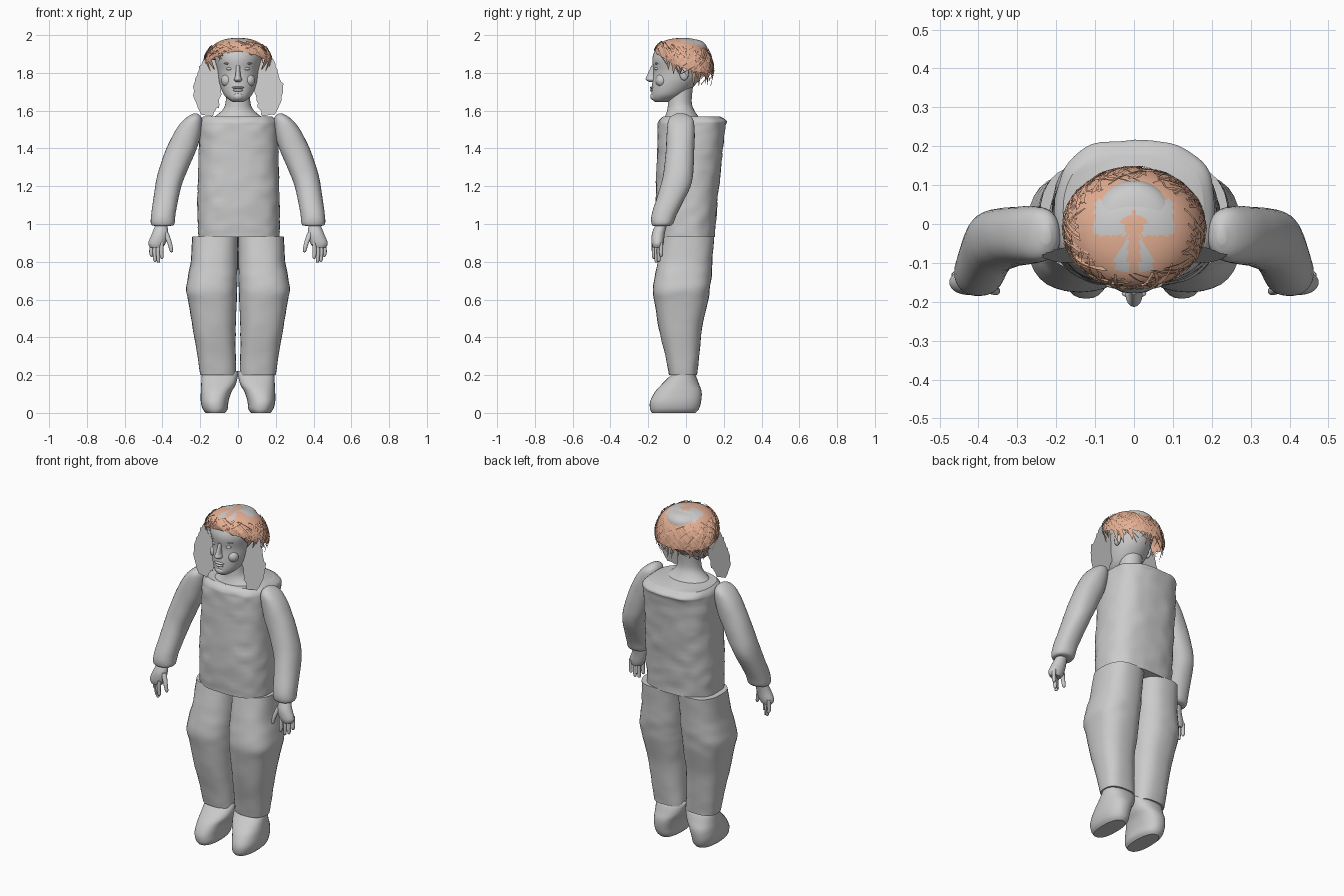
import bpy, bmesh, math, random
from mathutils import Vector, noise

random.seed(4)
cube = bpy.data.objects.get("Cube")
if cube:
    bpy.data.objects.remove(cube)


def material(name, rgb):
    m = bpy.data.materials.new(name)
    m.use_nodes = True
    m.diffuse_color = (*rgb, 1)
    m.node_tree.nodes["Principled BSDF"].inputs["Base Color"].default_value = (*rgb, 1)
    return m


GREY = material("plain grey", (0.6, 0.6, 0.6))
HAIR = material("copper hair", (0.8, 0.44, 0.3))


def finish(name, bm, mats, angle=40, closed=True):
    if closed:
        bmesh.ops.recalc_face_normals(bm, faces=bm.faces)
    me = bpy.data.meshes.new(name)
    bm.to_mesh(me)
    bm.free()
    ob = bpy.data.objects.new(name, me)
    bpy.context.collection.objects.link(ob)
    for m in mats:
        me.materials.append(m)
    bpy.ops.object.select_all(action="DESELECT")
    ob.select_set(True)
    bpy.context.view_layer.objects.active = ob
    bpy.ops.object.shade_smooth_by_angle(angle=math.radians(angle))
    return ob


def spline(a, b, c, d, t):
    return 0.5 * (2 * b + (c - a) * t + (2 * a - 5 * b + 4 * c - d) * t * t
                  + (3 * b - a - 3 * c + d) * t ** 3)


def loft(name, rings, side=1, square=1.0, sides=32, steps=4, rough=0.0):
    """Closed body through level rings, each (z, x0, x1, y0, y1)."""
    p = [rings[0]] + rings + [rings[-1]]
    path = [[spline(*v, s / steps) for v in zip(*p[i:i + 4])]
            for i in range(len(rings) - 1) for s in range(steps)]
    path.append(list(rings[-1]))
    bm = bmesh.new()
    loops = []
    for z, x0, x1, y0, y1 in path:
        loop = []
        for k in range(sides):
            a = 2 * math.pi * k / sides
            c, s = math.cos(a), math.sin(a)
            c = math.copysign(abs(c) ** square, c)
            s = math.copysign(abs(s) ** square, s)
            v = Vector(((x0 + x1) / 2 + c * (x1 - x0) / 2,
                        (y0 + y1) / 2 + s * (y1 - y0) / 2, z))
            if rough:
                n = rough * noise.noise(Vector((v.x * 14, v.y * 14, z * 20)))
                v += Vector((c, s, 0)) * n
            v.x *= side
            loop.append(bm.verts.new(v))
        loops.append(loop)
    for a, b in zip(loops, loops[1:]):
        for k in range(sides):
            j = (k + 1) % sides
            bm.faces.new((a[k], a[j], b[j], b[k]))
    bm.faces.new(loops[0])
    bm.faces.new(loops[-1])
    return finish(name, bm, [GREY])


def blob(name, loc, size):
    bm = bmesh.new()
    bmesh.ops.create_uvsphere(bm, u_segments=16, v_segments=10, radius=1)
    for v in bm.verts:
        v.co = Vector(loc) + Vector(v.co[i] * size[i] for i in range(3))
    return finish(name, bm, [GREY], 80)


# Torso, neck and head
loft("torso", [(.93, -.21, .22, -.15, .15), (1.1, -.215, .22, -.16, .165),
               (1.3, -.21, .215, -.155, .185), (1.5, -.205, .21, -.15, .205),
               (1.545, -.2, .205, -.145, .215), (1.57, -.18, .18, -.12, .18)],
     square=.75, sides=56, steps=8, rough=.006)
loft("neck", [(1.55, -.15, .15, -.12, .08), (1.6, -.085, .085, -.1, .045),
              (1.65, -.065, .065, -.095, .03), (1.75, -.065, .065, -.09, .04)])
loft("head", [(1.645, -.025, .025, -.16, -.1), (1.66, -.05, .05, -.18, -.05),
              (1.69, -.078, .078, -.183, .0), (1.75, -.1, .1, -.178, .06),
              (1.81, -.11, .11, -.172, .095), (1.88, -.125, .125, -.178, .11),
              (1.94, -.115, .115, -.15, .11), (1.97, -.08, .08, -.1, .08),
              (1.98, -.03, .03, -.04, .03)], sides=40)

# Face
loft("nose", [(1.752, -.012, .012, -.195, -.16), (1.765, -.022, .022, -.213, -.15),
              (1.785, -.014, .014, -.207, -.15), (1.84, -.01, .01, -.182, -.15)], sides=16)
blob("upper_lip", (0, -.178, 1.722), (.032, .013, .007))
blob("lower_lip", (0, -.178, 1.708), (.026, .013, .008))
blob("chin", (0, -.167, 1.675), (.03, .022, .022))
for side, label in ((1, "left"), (-1, "right")):
    blob(label + "_eye", (side * .043, -.155, 1.822), (.02, .012, .009))
    blob(label + "_brow", (side * .045, -.154, 1.85), (.03, .012, .006))
    blob(label + "_cheek", (side * .055, -.13, 1.76), (.035, .032, .035))
    blob(label + "_ear", (side * .108, -.01, 1.8), (.012, .025, .04))

# Limbs, mirrored
for side, label in ((1, "left_"), (-1, "right_")):
    loft(label + "leg", [(.2, .01, .2, -.09, .06), (.3, .012, .215, -.11, .07),
                         (.45, .012, .24, -.145, .085), (.58, .006, .262, -.165, .115),
                         (.65, .004, .275, -.176, .125), (.72, .002, .265, -.165, .135),
                         (.8, .001, .25, -.15, .14), (.935, .0, .242, -.12, .15)],
         side, .8, rough=.003)
    loft(label + "shoe", [(0, .07, .17, -.18, .05), (.02, .055, .187, -.19, .068),
                          (.06, .05, .197, -.19, .08), (.11, .035, .197, -.165, .083),
                          (.15, .012, .195, -.13, .07), (.2, .0, .192, -.08, .05),
                          (.222, .0, .19, -.06, .025)], side, .85)
    loft(label + "arm", [(.99, .36, .44, -.17, -.09), (1.0, .337, .46, -.182, -.07),
                         (1.06, .33, .458, -.18, -.045), (1.2, .3, .438, -.135, .025),
                         (1.3, .26, .415, -.115, .04), (1.42, .21, .37, -.105, .045),
                         (1.52, .19, .315, -.1, .045), (1.565, .195, .27, -.085, .03),
                         (1.585, .215, .235, -.05, -.01)], side, .9, rough=.002)
    loft(label + "palm", [(.875, .4, .465, -.175, -.125), (.9, .382, .475, -.182, -.118),
                          (.95, .37, .455, -.18, -.112), (1.0, .375, .435, -.16, -.1)], side)
    for i, tip in enumerate((.815, .795, .8, .825)):
        x, y = .402 + .018 * i, -.17 + .013 * i
        loft(f"{label}finger_{i + 1}",
             [(tip, x - .002, x + .004, y - .003, y + .003),
              (tip + .008, x - .008, x + .01, y - .009, y + .009),
              (.85, x - .007, x + .014, y - .011, y + .009),
              (.905, x - .01, x + .012, y - .01, y + .01)], side, sides=12)
    loft(label + "thumb", [(.85, .35, .355, -.175, -.17), (.858, .344, .362, -.182, -.163),
                           (.9, .35, .375, -.182, -.158), (.955, .368, .4, -.17, -.14)],
         side, sides=12)

    # Ragged flat hair sheet beside the face
    outline = [(.1, 1.88), (.18, 1.875), (.208, 1.82), (.236, 1.74), (.233, 1.66),
               (.195, 1.58), (.13, 1.572), (.105, 1.62), (.085, 1.7)]
    bm = bmesh.new()
    pts = []
    for (xa, za), (xb, zb) in zip(outline, outline[1:] + outline[:1]):
        for k in range(5):
            t = k / 5
            jag = random.uniform(-.005, .005)
            x, z = xa + (xb - xa) * t + jag, za + (zb - za) * t + jag
            pts.append(bm.verts.new((side * x, -.1 + (z - 1.57) * .13, z)))
    bm.faces.new(pts if side > 0 else pts[::-1])
    bmesh.ops.triangulate(bm, faces=bm.faces)
    finish(label + "hair_sheet", bm, [GREY], closed=False)


# Hair cap: azimuth 0 is the front, t runs from crown to rim
def dome(az, t, lift=0.0):
    drop = .145 - .055 * math.cos(az) - .015 * math.cos(2 * az)
    a = min(t, 1) * math.pi / 2
    r = math.sin(a) ** .9 + lift * 4 - max(t - 1, 0) * .35
    z = 1.985 - drop * (1 - math.cos(a)) ** 1.1 - max(t - 1, 0) * drop * 1.3
    return Vector((math.sin(az) * r * .182, -.01 - math.cos(az) * r * .155, z + lift))


bm = bmesh.new()
N, M = 64, 20
grid = [[bm.verts.new(dome(2 * math.pi * k / N, .02 + .98 * i / M)) for k in range(N)]
        for i in range(M + 1)]
bm.faces.new(grid[0])
for a, b in zip(grid, grid[1:]):
    for k in range(N):
        j = (k + 1) % N
        bm.faces.new((a[k], b[k], b[j], a[j]))
for f in bm.faces:
    c = f.calc_center_median()
    crown = abs(c.x) < .1 and -.03 < c.y < .06 and c.xy.length > .03
    parting = .015 < abs(c.x) < .015 - (c.y + .03) * .5 and c.y > -.12
    f.material_index = 1 if crown or parting else 0
finish("hair_cap", bm, [HAIR, GREY])

# Crossing strands over the cap, some hanging past the rim
bm = bmesh.new()
for n in range(190):
    az = random.uniform(0, 2 * math.pi)
    t0 = random.uniform(.5, .85)
    t1 = t0 + random.uniform(.2, .5)
    turn = random.choice((-1, 1)) * random.uniform(.1, .8)
    w = random.uniform(.02, .045)
    lift = random.uniform(.001, .006)
    prev = None
    for i in range(7):
        s = i / 6
        t, a = t0 + (t1 - t0) * s, az + turn * s
        half = w * (1 - .6 * s)
        up = lift + .004 * (s - .5) ** 2
        pair = [bm.verts.new(dome(a - half, t, up)), bm.verts.new(dome(a + half, t, up + .002))]
        if prev:
            bm.faces.new((prev[0], pair[0], pair[1], prev[1]))
        prev = pair
finish("hair_strands", bm, [HAIR], closed=False)

# Longer locks at the temples and behind the ears
bm = bmesh.new()
for side in (1, -1):
    for az, length in ((1.0, .05), (1.2, .06), (1.45, .04), (1.9, .09), (2.1, .08), (2.4, .06)):
        top = [dome(side * (az + d), .95, .002) for d in (-.1, .1)]
        tip = dome(side * az, 1.0) - Vector((side * .03, 0, length))
        bm.faces.new([bm.verts.new(p) for p in (top[0], tip, top[1])][::side])
finish("hair_locks", bm, [HAIR], closed=False)
